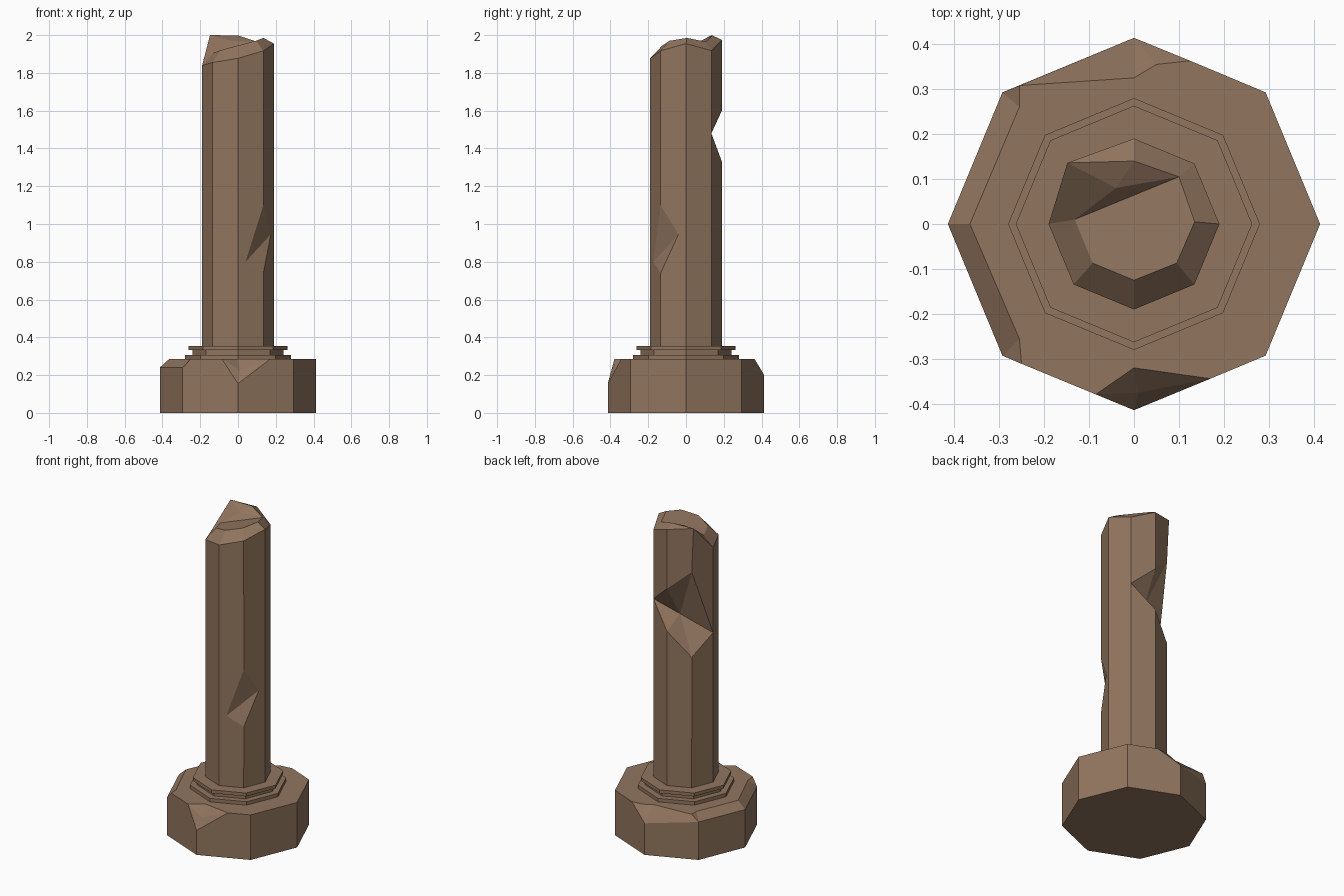
import bpy, bmesh, math

if "Cube" in bpy.data.objects:
    bpy.data.objects.remove(bpy.data.objects["Cube"])

stone = bpy.data.materials.new("brown_stone")
stone.diffuse_color = (0.285, 0.178, 0.114, 1)
stone.use_nodes = True
stone.node_tree.nodes["Principled BSDF"].inputs["Base Color"].default_value = stone.diffuse_color


def ring(prefix, r, z):
    """Named octagon corners, counter-clockwise from +x; z may vary per corner."""
    zs = z if isinstance(z, (list, tuple)) else [z] * 8
    return {f"{prefix}{k}": (r * math.cos(k * math.pi / 4), r * math.sin(k * math.pi / 4), zs[k])
            for k in range(8)}


def build(name, points, faces):
    """Closed flat-shaded mesh from named points and faces written as point names."""
    bm = bmesh.new()
    v = {n: bm.verts.new(p) for n, p in points.items()}
    for f in faces:
        bm.faces.new([v[n] for n in f.split()])
    bmesh.ops.recalc_face_normals(bm, faces=bm.faces)
    me = bpy.data.meshes.new(name)
    bm.to_mesh(me)
    bm.free()
    me.materials.append(stone)
    ob = bpy.data.objects.new(name, me)
    bpy.context.collection.objects.link(ob)
    return ob


def side(k, low="b", high="t"):
    n = (k + 1) % 8
    return f"{low}{k} {low}{n} {high}{n} {high}{k}"


def cap(p):
    return " ".join(f"{p}{k}" for k in range(8))


# Plinth: octagonal block with chipped left rim, back rim and front corner
pts = {**ring("b", 0.414, 0),
       **ring("t", 0.414, [.285, .285, .20, .24, .24, .24, .155, .285])}
pts.update(h=(.125, .363, .285), p=(.05, .355, .285), q=(0, .325, .285),
           s=(-.255, .308, .285), s2=(-.255, .26, .285), w=(-.365, 0, .285),
           g=(-.255, -.255, .285), g5=(-.25, -.311, .285),
           l=(-.085, -.379, .285), m=(0, -.32, .285), r=(.17, -.344, .285),
           c=(.01, -.375, .225))
build("plinth", pts, [
    cap("b"), side(7), side(0), side(2), side(3), side(4),
    "b1 b2 t2 h t1", "b5 b6 t6 l g5 t5", "b6 b7 t7 r t6",
    "t0 t1 h p q s s2 w g g5 l m r t7",
    "t4 t5 g w", "t5 g5 g", "t4 w s2 t3", "s2 s t3",          # left chips
    "s q t2 t3", "q p t2", "p h t2",                          # back chips
    "l c t6", "l m c", "m r c", "c r t6",                     # front chip
])

# Stepped collar rings
for name, r, z0, z1 in (("collar_lower", .28, .28, .307),
                        ("collar_neck", .24, .30, .337),
                        ("collar_upper", .263, .333, .354)):
    build(name, {**ring("b", r, z0), **ring("t", r, z1)},
          [cap("b"), cap("t")] + [side(k) for k in range(8)])

# Shaft: octagonal column with broken top and two gouges
pts = {**ring("b", 0.19, .30),
       **ring("t", 0.19, [1.955, 1.918, 1.975, 2.0, 1.84, 1.855, 1.877, 1.917])}
pts["t3"] = (-.148, .136, 2.0)
d = .1344
pts.update(
    # front right gouge
    T=(d, -d, 1.10), B=(d, -d, .74), L=(.04, -.1734, .80), R=(.1734, -.04, .945),
    # back gouge
    A=(d, d, 1.48), Z=(-.19, 0, 1.30), M=(-.011, .074, 1.40),
    Q=(0, .19, 1.60), Qb=(0, .19, 1.33), P=(-d, d, 1.72), Pb=(-d, d, 1.18),
    # broken top
    i0=(.135, .005, 1.985), i1=(.1, .105, 1.965), i4=(-.132, .01, 1.905),
    i5=(-.092, -.087, 1.92), i6=(0, -.125, 1.945), i7=(.095, -.087, 1.97),
    C=(-.04, .08, 1.97), D=(0, .14, 1.998))
build("broken_shaft", pts, [
    cap("b"), side(5),
    "b6 b7 B L T t7 t6", "b7 b0 t0 t7 T R B", "B R L", "L R T",
    "b0 b1 A t1 t0", "b1 b2 Qb A", "A Q t2 t1", "b2 b3 Pb Qb", "Q P t3 t2",
    "b3 b4 Z Pb", "P Z t4 t3", "b4 b5 t5 t4 Z",
    "A M Q", "Q M P", "M Z P", "A Qb M", "Qb Pb M", "Pb Z M",
    "t4 t5 i5 i4", "t5 t6 i6 i5", "t6 t7 i7 i6", "t7 t0 i0 i7", "t0 t1 i1 i0",
    "t1 t2 D i1", "t2 t3 D", "t3 C D", "t3 t4 i4 C",
    "C i4 i1", "D C i1", "i4 i5 i6 i7 i0 i1",
])
